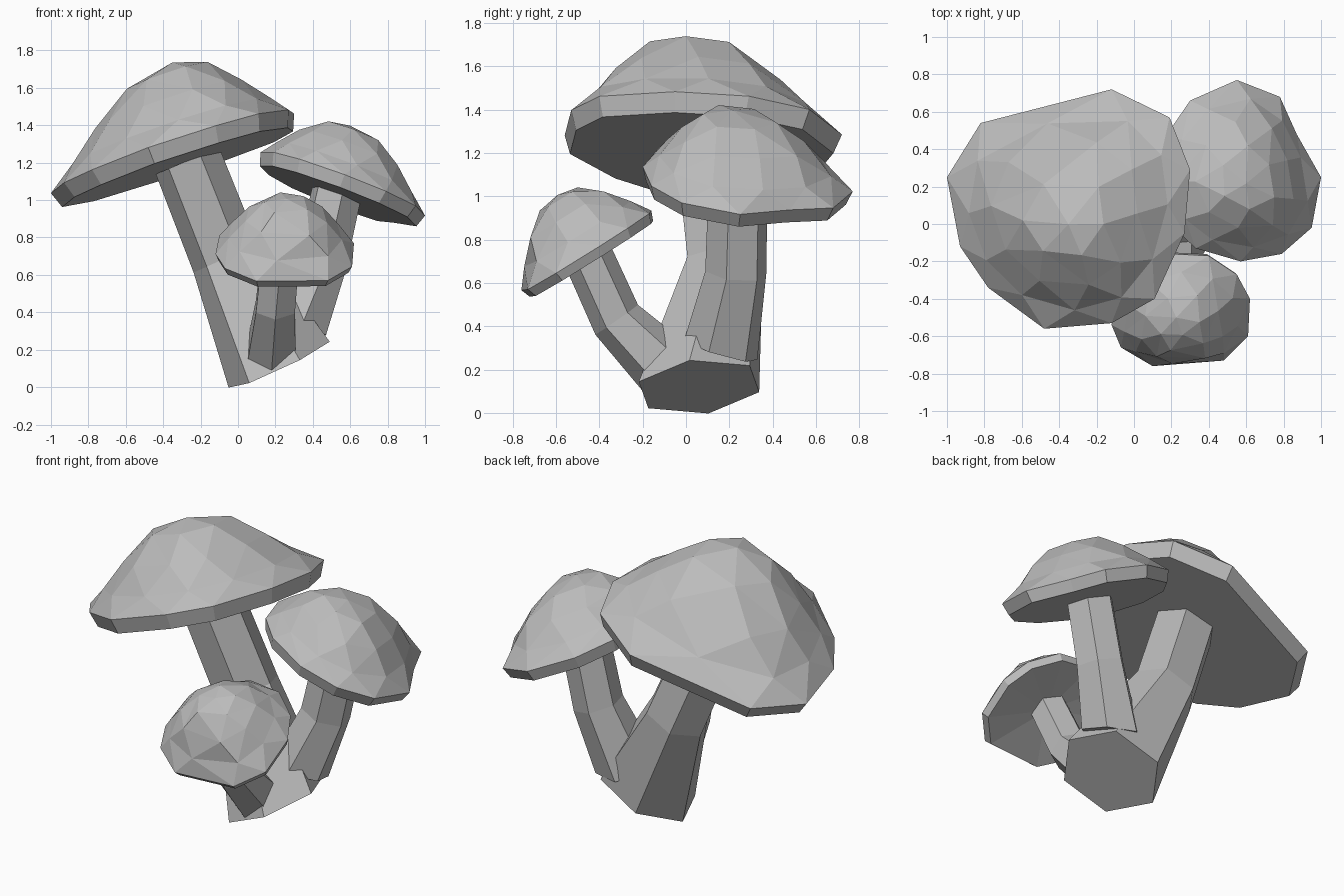
import bpy, bmesh, math
from mathutils import Vector

if "Cube" in bpy.data.objects:
    bpy.data.objects.remove(bpy.data.objects["Cube"], do_unlink=True)

grey = bpy.data.materials.new("plain grey")
grey.use_nodes = True
COLOUR = (0.5, 0.5, 0.5, 1)
grey.diffuse_color = COLOUR
grey.node_tree.nodes["Principled BSDF"].inputs["Base Color"].default_value = COLOUR


def finish(name, bm):
    bmesh.ops.recalc_face_normals(bm, faces=bm.faces)
    mesh = bpy.data.meshes.new(name)
    bm.to_mesh(mesh)
    bm.free()
    mesh.materials.append(grey)
    bpy.context.collection.objects.link(bpy.data.objects.new(name, mesh))


def bridge(bm, low, high):
    """Triangle strip between closed rings of (parameter, vertex) pairs."""
    i = j = 0
    n, m = len(low), len(high)
    while i < n or j < m:
        a, b = low[i % n][1], high[j % m][1]
        next_a = low[(i + 1) % n][0] + (i + 1) // n
        next_b = high[(j + 1) % m][0] + (j + 1) // m
        if j >= m or (i < n and next_a <= next_b):
            i += 1
            bm.faces.new((a, low[i % n][1], b))
        else:
            j += 1
            bm.faces.new((a, high[j % m][1], b))


def cap(name, outline, centre, slope, lip, rings, top, lean, hollow):
    """Faceted dome over a tilted rim outline, with a lip and a shallow underside."""
    c = Vector(centre)
    normal = Vector((-slope[0], -slope[1], 1)).normalized()
    rim = [Vector((x, y, c.z + slope[0] * (x - c.x) + slope[1] * (y - c.y)))
           for x, y in outline]
    count = len(rim)
    lean = Vector(lean)
    bm = bmesh.new()

    def ring(n, scale, height, shift):
        result = []
        for k in range(n):
            u = (k + shift) / n
            p = u * count
            i = int(p)
            edge = rim[i].lerp(rim[(i + 1) % count], p - i)
            spot = c + (edge - c) * scale + normal * height + lean * (1 - scale)
            result.append((u, bm.verts.new(spot)))
        return result

    edge_ring = ring(count, 1, 0, 0)
    under = [c + (p - c) * 0.95 - normal * lip for p in rim]
    under = [bm.verts.new(p) for p in under]
    middle = bm.verts.new(c + normal * (hollow - lip))
    for i in range(count):
        k = (i + 1) % count
        bm.faces.new((under[i], under[k], edge_ring[k][1], edge_ring[i][1]))
        bm.faces.new((under[k], under[i], middle))
    last = edge_ring
    for n, scale, height in rings:
        this = ring(n, scale, height, 0.5)
        bridge(bm, last, this)
        last = this
    tip = bm.verts.new(c + normal * top + lean)
    for i in range(len(last)):
        bm.faces.new((last[i][1], last[(i + 1) % len(last)][1], tip))
    finish(name, bm)


def stem(name, path, phase):
    """Six-sided bent stem through (centre, axis, radius) stations."""
    bm = bmesh.new()
    rings = []
    for centre, axis, radius in path:
        n = Vector(axis).normalized()
        u = (Vector((1, 0, 0)) - n * n.x).normalized()
        v = n.cross(u)
        angles = [math.radians(phase + 60 * k) for k in range(6)]
        rings.append([bm.verts.new(Vector(centre) + (u * math.cos(a) + v * math.sin(a)) * radius)
                      for a in angles])
    for low, high in zip(rings, rings[1:]):
        for k in range(6):
            m = (k + 1) % 6
            bm.faces.new((low[k], low[m], high[m], high[k]))
    bm.faces.new(rings[0])
    bm.faces.new(rings[-1])
    finish(name, bm)


# Large mushroom, leaning to the model's right
stem("large_stem", [((0.22, 0.06, 0.12), (-0.47, -0.1, 1), 0.3),
                    ((-0.065, 0.18, 0.69), (-0.45, 0, 1), 0.19),
                    ((-0.27, 0.12, 1.21), (-0.42, 0, 1), 0.185)], -6)
cap("large_cap",
    [(0.3, 0.29), (0.19, 0.57), (-0.12, 0.72), (-0.82, 0.54), (-1, 0.25), (-0.93, -0.12),
     (-0.78, -0.34), (-0.48, -0.56), (-0.12, -0.53), (0.11, -0.4), (0.27, -0.05)],
    (-0.37, 0.08, 1.26), (0.33, -0.09), 0.09,
    [(11, 0.85, 0.1), (9, 0.62, 0.245), (6, 0.35, 0.39)], 0.45, (0.16, -0.12, 0.05), 0)

# Medium mushroom, leaning to the model's left
stem("medium_stem", [((0.3, 0.16, 0.29), (0.15, 0.3, 1), 0.18),
                     ((0.44, 0.23, 0.65), (0.3, 0.1, 1), 0.145),
                     ((0.53, 0.24, 1.05), (0.25, 0.1, 1), 0.14)], -16)
cap("medium_cap",
    [(1, 0.25), (0.87, 0.48), (0.78, 0.68), (0.55, 0.77), (0.3, 0.66), (0.17, 0.47),
     (0.12, 0.22), (0.19, 0), (0.33, -0.13), (0.57, -0.2), (0.79, -0.16), (0.95, -0.02)],
    (0.56, 0.28, 1.08), (-0.38, -0.125), 0.07,
    [(11, 0.85, 0.08), (9, 0.62, 0.19), (6, 0.35, 0.28)], 0.31, (-0.07, -0.1, 0.03), 0)

# Small mushroom, leaning to the front
stem("small_stem", [((0.18, -0.1, 0.21), (-0.2, -0.9, 0.7), 0.15),
                    ((0.2, -0.32, 0.43), (0.03, -0.7, 1), 0.12),
                    ((0.23, -0.46, 0.74), (0.05, -0.45, 1), 0.115)], 30)
cap("small_cap",
    [(0.62, -0.4), (0.55, -0.27), (0.4, -0.17), (0.2, -0.16), (0.02, -0.24), (-0.1, -0.38),
     (-0.12, -0.54), (-0.07, -0.66), (0.1, -0.76), (0.48, -0.73), (0.61, -0.6)],
    (0.25, -0.47, 0.74), (-0.04, 0.62), 0.045,
    [(10, 0.83, 0.09), (8, 0.6, 0.195), (5, 0.32, 0.27)], 0.29, (0, 0.03, 0.02), 0.04)
